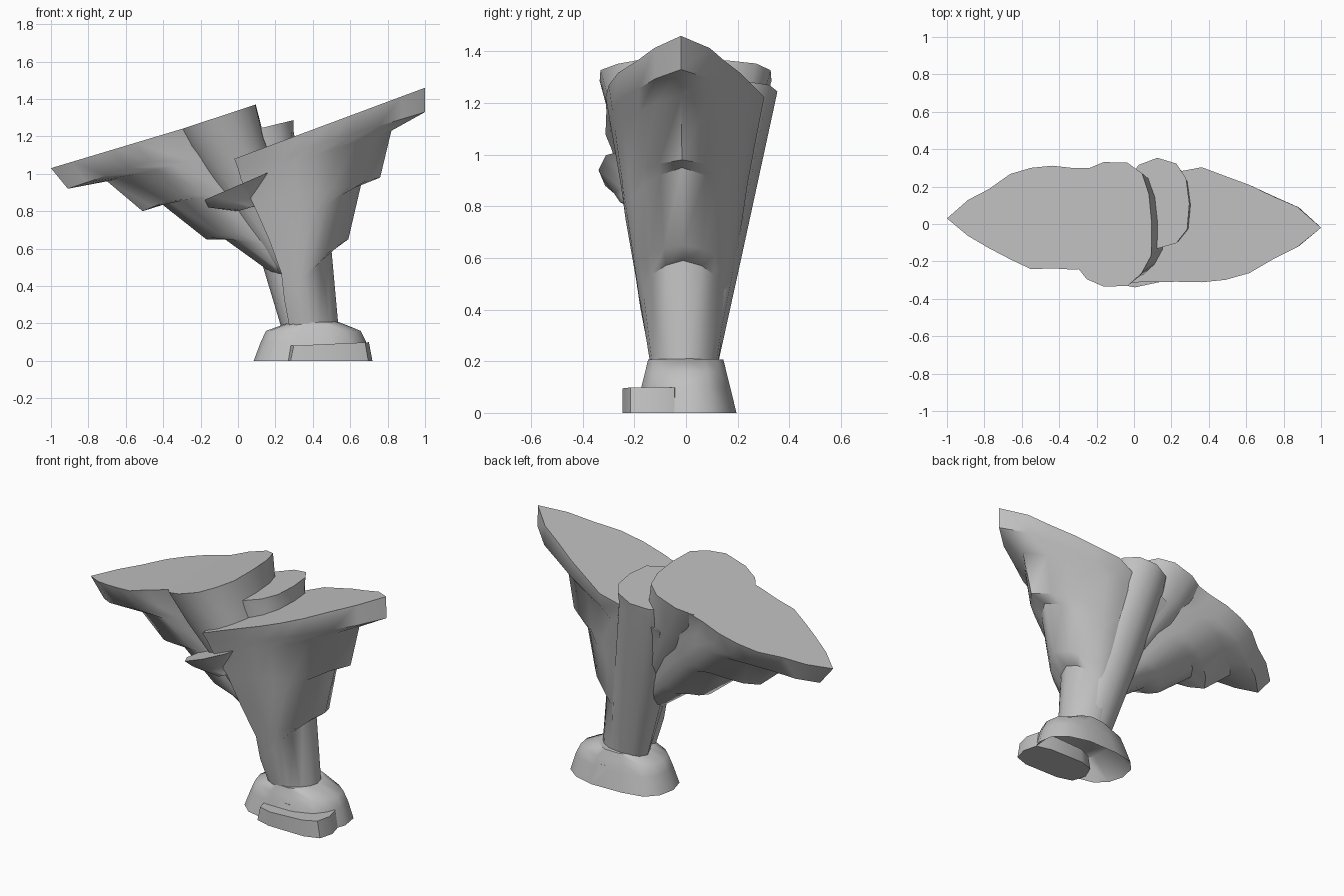
import bpy, bmesh, math, random

random.seed(4)
cube = bpy.data.objects.get("Cube")
if cube:
    bpy.data.objects.remove(cube, do_unlink=True)

stone = bpy.data.materials.new("grey stone")
stone.use_nodes = True
GREY = (0.53, 0.53, 0.53, 1)
stone.diffuse_color = GREY
stone.node_tree.nodes["Principled BSDF"].inputs["Base Color"].default_value = GREY


def leaf(direction, steps=8):
    """Unit plan outline, pointed at one end and broad at the other, with chipped edges."""
    front, back = [], []
    for i in range(steps + 1):
        t = i / steps
        half = math.sin(math.pi / 2 * min(1, 1.4 * t)) ** 0.8
        u = direction * (1 - 2 * t)
        front.append((u, -half * random.uniform(0.9, 1.06)))
        if i:
            back.append((u, half * random.uniform(0.9, 1.06)))
    return front + back[::-1]


def oval(sides, chip, power=0.8):
    """Unit plan outline with chipped corners; a lower power is squarer."""
    outline = []
    for i in range(sides):
        angle = math.tau * i / sides
        r = 1 - random.uniform(0, chip)
        c, s = math.cos(angle), math.sin(angle)
        outline.append((math.copysign(abs(c) ** power, c) * r,
                        math.copysign(abs(s) ** power, s) * r))
    return outline


def sample(path, t):
    """Point at fraction t of a path, counted by its corners."""
    s = t * (len(path) - 1)
    i = min(int(s), len(path) - 2)
    return [a + (b - a) * (s - i) for a, b in zip(path[i], path[i + 1])]


def rock(name, outline, left, right, depth, foot, centre=0):
    """Loft an outline between a left and a right profile of (x, z) corners.
    The depth scales to the foot ratio lower down; narrowing rocks also grow rounder."""
    count = max(len(left), len(right))
    sections = [(sample(left, i / (count - 1)), sample(right, i / (count - 1)))
                for i in range(count)]
    heights = [(a[1] + b[1]) / 2 for a, b in sections]
    low = min(heights)
    bm = bmesh.new()
    loops = []
    for (a, b), height in zip(sections, heights):
        full = (height - low) / (heights[0] - low)
        width = foot + (1 - foot) * full
        crisp = full if foot < 1 else 1
        loop = []
        for u, v in outline:
            angle = math.atan2(v, u)
            u = math.cos(angle) + (u - math.cos(angle)) * crisp
            v = math.sin(angle) + (v - math.sin(angle)) * crisp
            t = (u + 1) / 2
            loop.append(bm.verts.new((a[0] + (b[0] - a[0]) * t,
                                      (centre + v * depth) * width,
                                      a[1] + (b[1] - a[1]) * t)))
        loops.append(loop)
    for upper, lower in zip(loops, loops[1:]):
        for i in range(len(outline)):
            bm.faces.new((upper[i - 1], upper[i], lower[i], lower[i - 1]))
    bm.faces.new(loops[0])
    bm.faces.new(loops[-1][::-1])
    bmesh.ops.recalc_face_normals(bm, faces=bm.faces)
    mesh = bpy.data.meshes.new(name)
    bm.to_mesh(mesh)
    bm.free()
    mesh.materials.append(stone)
    ob = bpy.data.objects.new(name, mesh)
    bpy.context.collection.objects.link(ob)
    bpy.ops.object.select_all(action='DESELECT')
    ob.select_set(True)
    bpy.context.view_layer.objects.active = ob
    bpy.ops.object.shade_smooth_by_angle(angle=math.radians(52))


# Long slab on the right, stepped underneath
rock("right_overhang", leaf(-1),
     left=[(-1, 1.03), (-.91, .92), (-.7, .96), (-.51, .8), (-.41, .84),
           (-.17, .65), (-.07, .65), (.18, .47)],
     right=[(-.1, 1.3), (.1, 1), (.4, .45)],
     depth=.29, foot=.3, centre=.03)

# Middle block sharing the sloping top
rock("middle_block", oval(15, .08),
     left=[(-.36, 1.22), (-.25, 1.05), (.2, .47)],
     right=[(.11, 1.375), (.15, 1.2), (.42, .45)],
     depth=.35, foot=.3)

# Pillar at the back, in the gap between the two wings
rock("back_pillar", oval(12, .08),
     left=[(-.06, 1.2), (-.05, 1.12), (.1, .6), (.24, .15)],
     right=[(.31, 1.29), (.31, 1.23), (.42, .6), (.48, .15)],
     depth=.25, foot=.32, centre=.11)

# Left wing flowing down into the stem
rock("left_overhang_and_stem", leaf(1),
     left=[(-.02, 1.08), (0, .95), (.19, .5), (.24, .15)],
     right=[(1, 1.46), (1, 1.33), (.82, 1.23), (.76, .98), (.66, .95),
            (.59, .65), (.5, .59), (.54, .15)],
     depth=.31, foot=.4, centre=-.02)

# Ledge on the front
rock("front_ledge", oval(8, .05),
     left=[(-.18, .86), (-.16, .82), (0, .8)],
     right=[(.19, 1.02), (.1, .88), (.1, .83)],
     depth=.11, foot=.75, centre=-.23)

# Foot, hollow underneath, and its step on the front
rock("foot", oval(14, .08),
     left=[(.25, .2), (.13, .16), (.1, .1), (.06, 0), (.2, .12)],
     right=[(.54, .21), (.67, .16), (.7, .1), (.73, 0), (.6, .12)],
     depth=.15, foot=1.35)
rock("foot_step", oval(10, .06, .6),
     left=[(.27, .08), (.25, 0)],
     right=[(.71, .1), (.73, 0)],
     depth=.12, foot=1, centre=-.13)
